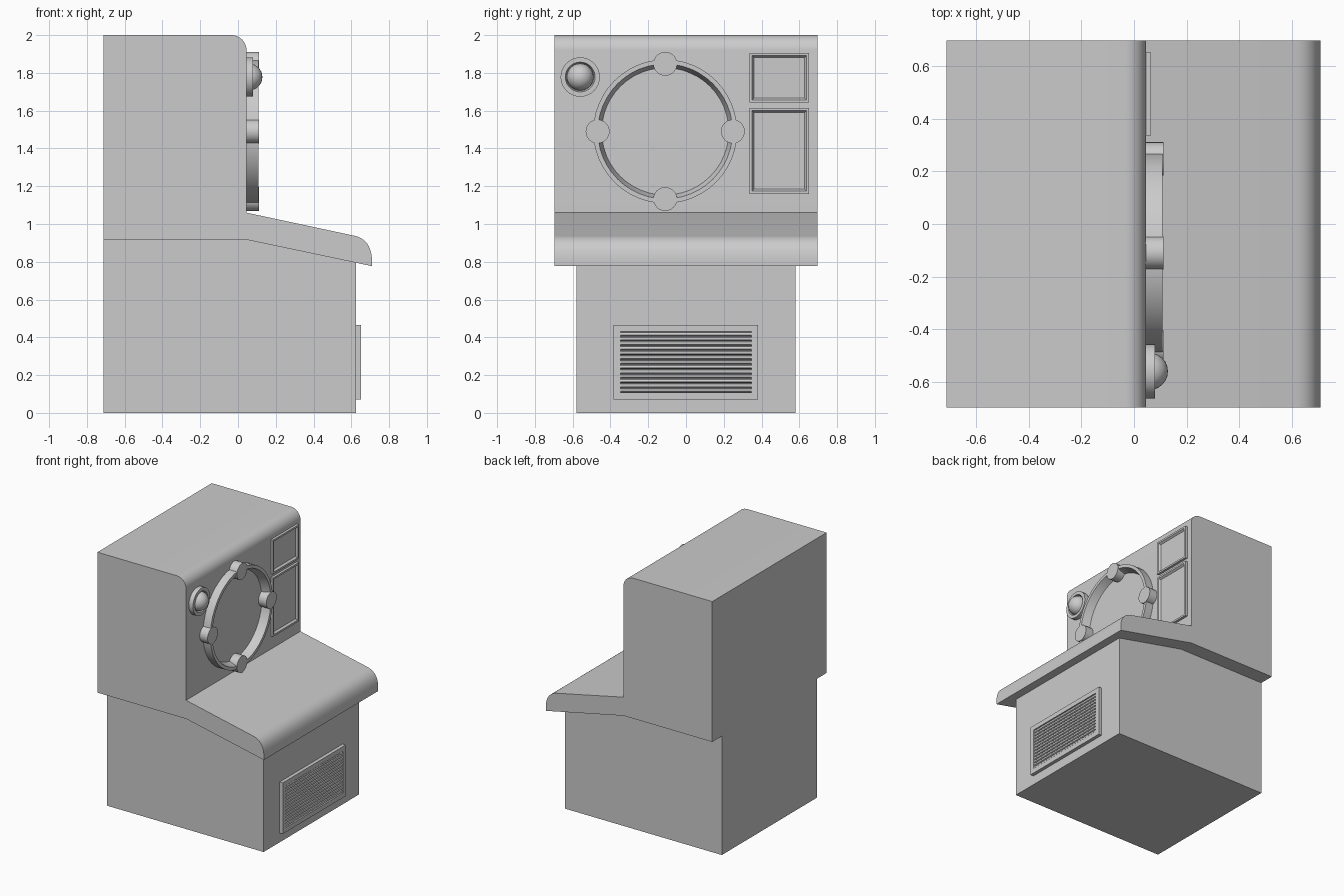
import bpy, bmesh, math
from math import sin, cos, pi

if "Cube" in bpy.data.objects:
    bpy.data.objects.remove(bpy.data.objects["Cube"])

FACE = 0.045      # x of the upright panel
FRONT = 0.625     # x of the base front


def finish(name, bm, smooth=True):
    bmesh.ops.recalc_face_normals(bm, faces=bm.faces)
    me = bpy.data.meshes.new(name)
    bm.to_mesh(me)
    bm.free()
    ob = bpy.data.objects.new(name, me)
    bpy.context.collection.objects.link(ob)
    if smooth:
        bpy.ops.object.select_all(action='DESELECT')
        ob.select_set(True)
        bpy.context.view_layer.objects.active = ob
        bpy.ops.object.shade_smooth_by_angle(angle=math.radians(32))
    return ob


def loft(name, loops, cap_start=True, cap_end=True, ring=False):
    """Bridge equal-length loops of points; cap the ends or join them up."""
    bm = bmesh.new()
    rows = [[bm.verts.new(p) for p in loop] for loop in loops]
    n = len(rows[0])
    pairs = list(zip(rows, rows[1:])) + ([(rows[-1], rows[0])] if ring else [])
    for a, b in pairs:
        for i in range(n):
            j = (i + 1) % n
            bm.faces.new((a[i], a[j], b[j], b[i]))
    if not ring:
        if cap_start:
            bm.faces.new(rows[0])
        if cap_end:
            bm.faces.new(rows[-1])
    return finish(name, bm)


def prism(name, profile, half_width):
    return loft(name, [[(x, y, z) for x, z in profile] for y in (-half_width, half_width)])


def circle(y, z, r, x, n):
    return [(x, y + r * cos(2 * pi * i / n), z + r * sin(2 * pi * i / n)) for i in range(n)]


def lathe(name, y, z, profile, n=32, ring=False):
    return loft(name, [circle(y, z, r, x, n) for r, x in profile], ring=ring)


def frame(name, y0, y1, z0, z1, steps):
    """Rectangular panel stepping through (inset, x) pairs."""
    return loft(name, [[(x, y0 + d, z0 + d), (x, y1 - d, z0 + d),
                        (x, y1 - d, z1 - d), (x, y0 + d, z1 - d)] for d, x in steps])


# Upper housing with rounded top edge and rolled console lip
top_arc = [(FACE - 0.08 + 0.08 * sin(a), 1.92 + 0.08 * cos(a))
           for a in [pi / 2 * i / 10 for i in range(11)]]
p, c, q = (0.62, 0.937), (0.703, 0.917), (0.709, 0.815)
lip = [tuple((1 - t) ** 2 * p[k] + 2 * t * (1 - t) * c[k] + t * t * q[k] for k in (0, 1))
       for t in [i / 10 for i in range(11)]]
prism("upper_housing", [(-0.712, 0.917), (-0.712, 2.0)] + top_arc + [(FACE, 1.06)]
      + lip + [(0.709, 0.777), (0.045, 0.917)], 0.697)

# Base cabinet
prism("base_cabinet", [(-0.712, 0), (FRONT, 0), (FRONT, 0.795), (0.045, 0.917),
                       (-0.712, 0.917)], 0.58)

# Large ring with flared inner wall
RY, RZ = -0.11, 1.49
lathe("dial_ring", RY, RZ, [(0.381, FACE - 0.005), (0.381, 0.108), (0.357, 0.108),
                            (0.335, FACE - 0.005)], 48, ring=True)

# Four round clamps on the ring
for i in range(4):
    a = i * pi / 2
    lathe(f"ring_clamp_{i + 1}", RY + 0.358 * cos(a), RZ + 0.358 * sin(a),
          [(0.063, FACE - 0.005), (0.063, 0.112)], 32)

# Dome lamp and its collar
LY, LZ = -0.56, 1.778
lathe("lamp_collar", LY, LZ, [(0.104, FACE - 0.005), (0.104, 0.08), (0.079, 0.08),
                              (0.072, 0.055)], 32)
bm = bmesh.new()
bmesh.ops.create_uvsphere(bm, u_segments=24, v_segments=16, radius=0.071)
for v in bm.verts:
    v.co.x += 0.058
    v.co.y += LY
    v.co.z += LZ
bmesh.ops.bisect_plane(bm, geom=bm.verts[:] + bm.edges[:] + bm.faces[:],
                       plane_co=(0.05, 0, 0), plane_no=(1, 0, 0), clear_inner=True)
finish("lamp_dome", bm)

# Two framed screens
for name, z0, z1 in (("upper_screen", 1.642, 1.906), ("lower_screen", 1.16, 1.614)):
    frame(name, 0.336, 0.652, z0, z1,
          [(0, FACE - 0.005), (0, 0.064), (0.014, 0.064), (0.024, 0.049)])

# Vent frame with a row of rounded slats
frame("vent_frame", -0.384, 0.382, 0.072, 0.466,
      [(0, FRONT - 0.005), (0, 0.652), (0.036, 0.652), (0.036, 0.63)])
SLATS = 13
z0, z1 = 0.108, 0.430
pitch = (z1 - z0) / SLATS
for i in range(SLATS):
    zc = z0 + pitch * (i + 0.5)
    loft(f"vent_slat_{i + 1}", [[(0.638 + 0.011 * cos(a), y, zc + pitch * 0.48 * sin(a))
                                 for a in [2 * pi * k / 10 for k in range(10)]]
                                for y in (-0.348, 0.346)])
